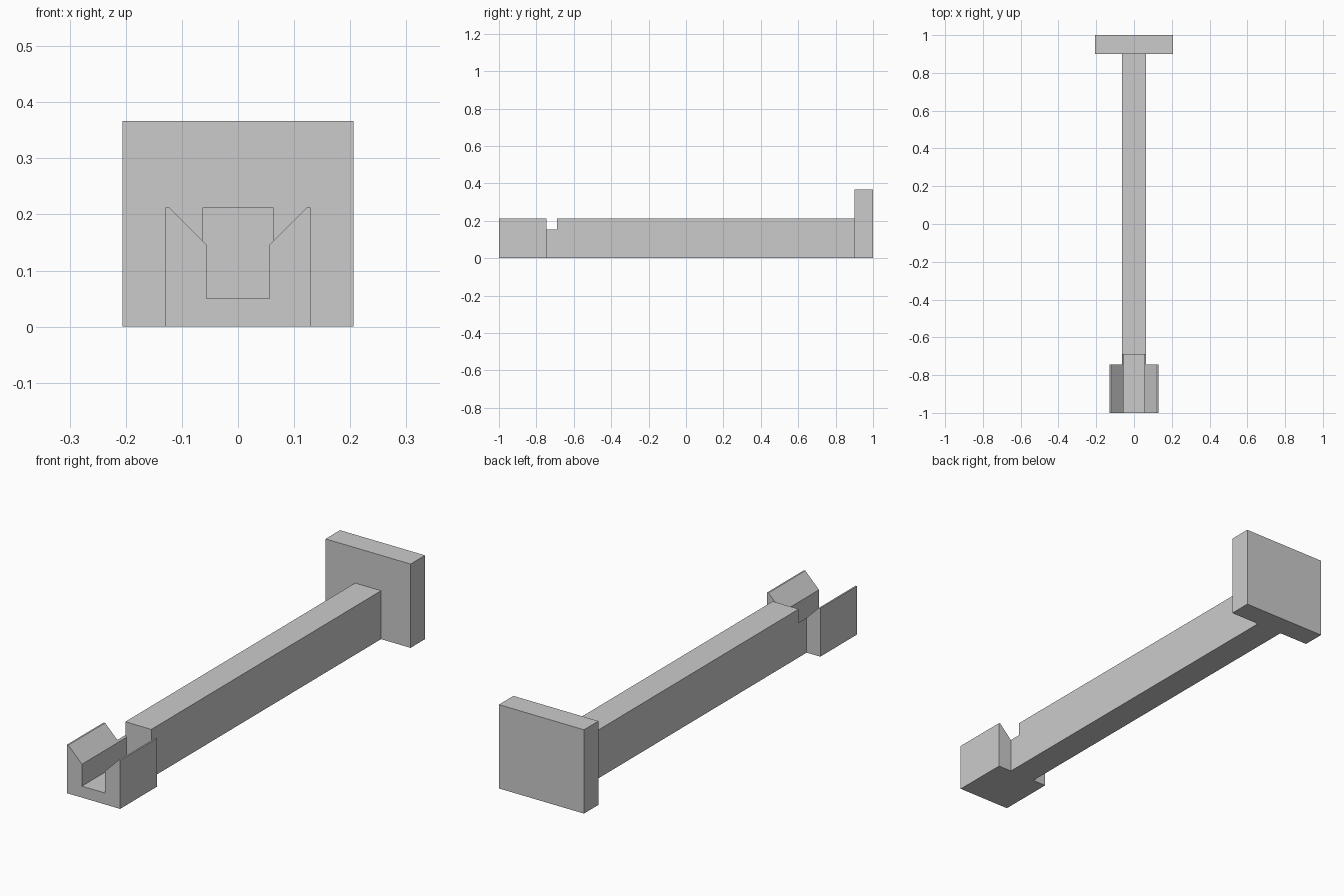
import bpy
import bmesh

cube = bpy.data.objects.get("Cube")
if cube:
    bpy.data.objects.remove(cube, do_unlink=True)

grey = bpy.data.materials.new("plain grey")
grey.use_nodes = True
colour = (0.6, 0.6, 0.6, 1)
grey.diffuse_color = colour
grey.node_tree.nodes["Principled BSDF"].inputs["Base Color"].default_value = colour


def prism(name, profile, y0, y1):
    """Extrude an (x, z) profile along y."""
    bm = bmesh.new()
    face = bm.faces.new([bm.verts.new((x, y0, z)) for x, z in profile])
    new = bmesh.ops.extrude_face_region(bm, geom=[face])["geom"]
    moved = [v for v in new if isinstance(v, bmesh.types.BMVert)]
    bmesh.ops.translate(bm, verts=moved, vec=(0, y1 - y0, 0))
    bmesh.ops.recalc_face_normals(bm, faces=bm.faces[:])
    mesh = bpy.data.meshes.new(name)
    bm.to_mesh(mesh)
    bm.free()
    mesh.materials.append(grey)
    obj = bpy.data.objects.new(name, mesh)
    bpy.context.collection.objects.link(obj)
    return obj


def block(name, half, height, y0, y1):
    return prism(name, [(-half, 0), (half, 0), (half, height), (-half, height)], y0, y1)


# Main solids
end_plate = block("end_plate", 0.206, 0.367, 0.9, 1)
beam = block("beam", 0.063, 0.212, -0.745, 0.9)
cradle = block("cradle", 0.129, 0.212, -1, -0.745)

# Channel with a flared mouth, cut through the cradle and into the beam
half_channel = [(0.056, 0.05), (0.056, 0.146), (0.21, 0.3)]
mirrored = [(-x, z) for x, z in reversed(half_channel)]
channel = prism("channel_cutter", half_channel + mirrored, -1.1, -0.69)

for part in (beam, cradle):
    cut = part.modifiers.new("channel", "BOOLEAN")
    cut.operation = "DIFFERENCE"
    cut.solver = "EXACT"
    cut.object = channel

# Bake the cuts so the cutter can go
bpy.context.view_layer.update()
graph = bpy.context.evaluated_depsgraph_get()
baked = [(p, bpy.data.meshes.new_from_object(p.evaluated_get(graph))) for p in (beam, cradle)]
for part, mesh in baked:
    part.modifiers.clear()
    part.data = mesh
bpy.data.objects.remove(channel, do_unlink=True)
